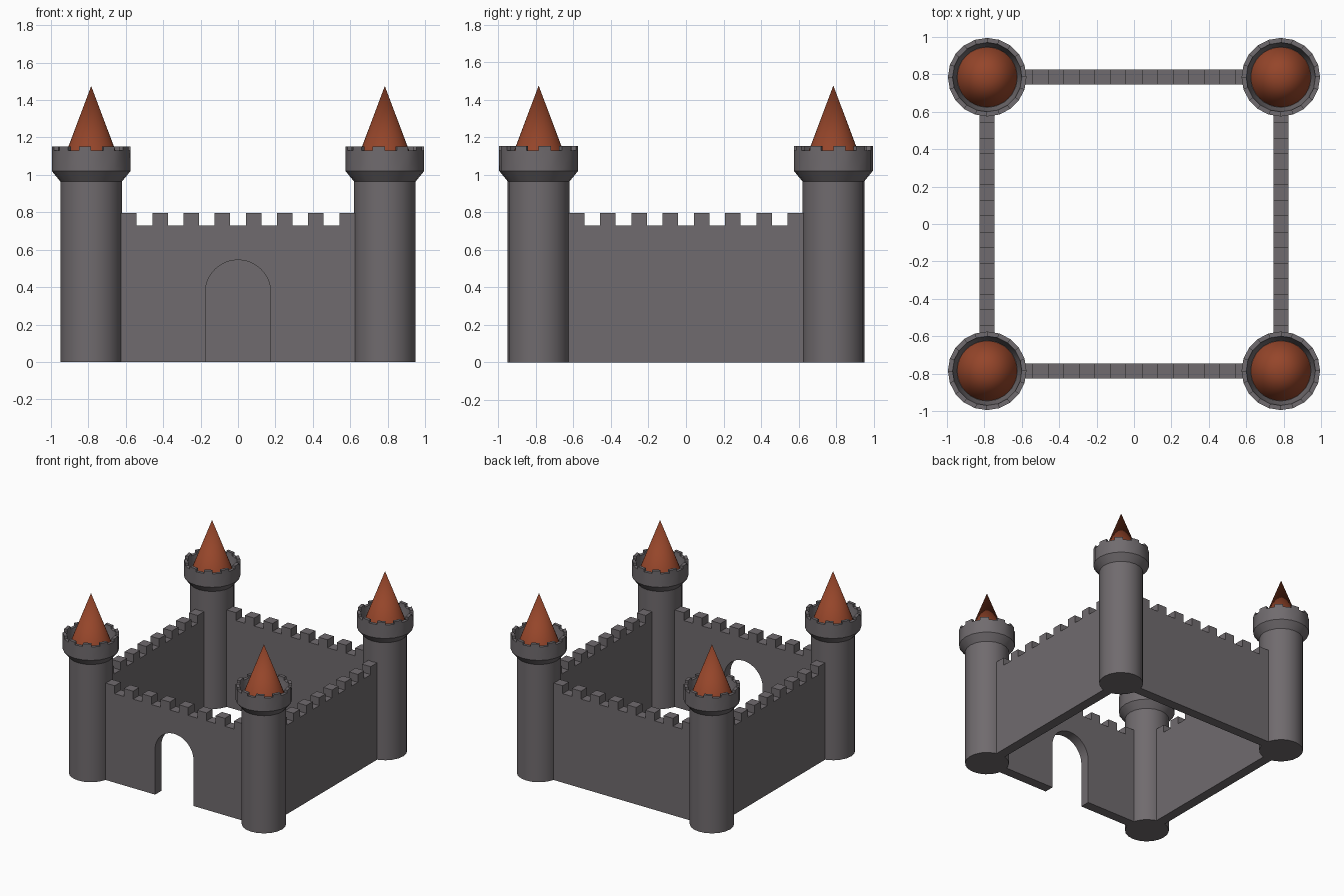
import bpy, bmesh, math
from mathutils import Matrix, Vector

cube = bpy.data.objects.get("Cube")
if cube:
    bpy.data.objects.remove(cube, do_unlink=True)


def material(name, rgb):
    m = bpy.data.materials.new(name)
    m.use_nodes = True
    color = (*rgb, 1)
    m.diffuse_color = color
    bsdf = m.node_tree.nodes["Principled BSDF"]
    bsdf.inputs["Base Color"].default_value = color
    bsdf.inputs["Roughness"].default_value = 0.8
    return m


stone = material("grey_stone", (0.162, 0.147, 0.156))
tile = material("red_roof", (0.30, 0.06, 0.023))


def finish(bm, name, mat, smooth=False):
    bmesh.ops.recalc_face_normals(bm, faces=bm.faces)
    mesh = bpy.data.meshes.new(name)
    bm.to_mesh(mesh)
    bm.free()
    obj = bpy.data.objects.new(name, mesh)
    mesh.materials.append(mat)
    bpy.context.collection.objects.link(obj)
    if smooth:
        bpy.ops.object.select_all(action='DESELECT')
        obj.select_set(True)
        bpy.context.view_layer.objects.active = obj
        bpy.ops.object.shade_smooth_by_angle()
    return obj


def lathe(profile, sides):
    """Turn a radius/height profile around z; poles collapse to one vertex."""
    bm = bmesh.new()
    rings = []
    for r, z in profile:
        if r == 0:
            rings.append([bm.verts.new((0, 0, z))] * sides)
        else:
            rings.append([bm.verts.new((r * math.cos(a), r * math.sin(a), z))
                          for a in (i * math.tau / sides for i in range(sides))])
    for low, high in zip(rings, rings[1:]):
        for i in range(sides):
            j = (i + 1) % sides
            corners = dict.fromkeys((low[i], low[j], high[j], high[i]))
            bm.faces.new(list(corners))
    return bm


CORNER = 0.785
RIM = 1.13

# Towers: shaft, flared head and sunken top, with merlons round the rim
tower_profile = [(0, 0), (0.165, 0), (0.165, 0.965), (0.21, 1.02), (0.21, RIM),
                 (0.185, RIM), (0.162, 1.05), (0, 1.05)]
roof_profile = [(0.16, 1.05), (0, 1.475)]


def build_tower(name, x, y):
    bm = lathe(tower_profile, 20)
    bm.normal_update()
    rim = [f for f in bm.faces
           if all(abs(v.co.z - RIM) < 1e-4 for v in f.verts)]
    raised = bmesh.ops.extrude_discrete_faces(bm, faces=rim[::2])["faces"]
    for f in raised:
        for v in f.verts:
            v.co.z += 0.022
    finish(bm, name + "_tower", stone, True).location = (x, y, 0)
    roof = lathe(roof_profile, 32)
    finish(roof, name + "_roof", tile, True).location = (x, y, 0)


for side, sx in (("left", 1), ("right", -1)):
    for end, sy in (("front", -1), ("back", 1)):
        build_tower(f"{end}_{side}", sx * CORNER, sy * CORNER)

# Walls: battlement outline, with an arched gateway where wanted
HALF, THICK, PITCH = 0.68, 0.08, 1 / 6


def build_wall(name, angle, gate=False):
    outline = [(HALF, 0), (HALF, 0.795)]
    for k in range(3, -4, -1):
        a, b = (k + 0.25) * PITCH, (k - 0.25) * PITCH
        outline += [(a, 0.795), (a, 0.73), (b, 0.73), (b, 0.795)]
    outline += [(-HALF, 0.795), (-HALF, 0)]
    if gate:
        r, spring, steps = 0.175, 0.37, 24
        outline.append((-r, 0))
        for i in range(steps + 1):
            t = math.pi * (1 - i / steps)
            outline.append((r * math.cos(t), spring + r * math.sin(t)))
        outline.append((r, 0))
    bm = bmesh.new()
    y = -CORNER - THICK / 2
    face = bm.faces.new([bm.verts.new((x, y, z)) for x, z in outline])
    ext = bmesh.ops.extrude_face_region(bm, geom=[face], use_keep_orig=True)
    moved = [g for g in ext["geom"] if isinstance(g, bmesh.types.BMVert)]
    bmesh.ops.translate(bm, verts=moved, vec=Vector((0, THICK, 0)))
    bm.transform(Matrix.Rotation(angle, 4, 'Z'))
    finish(bm, name, stone, gate)


for i, name in enumerate(("front_wall", "left_wall", "back_wall", "right_wall")):
    build_wall(name, i * math.pi / 2, gate=(i == 0))
